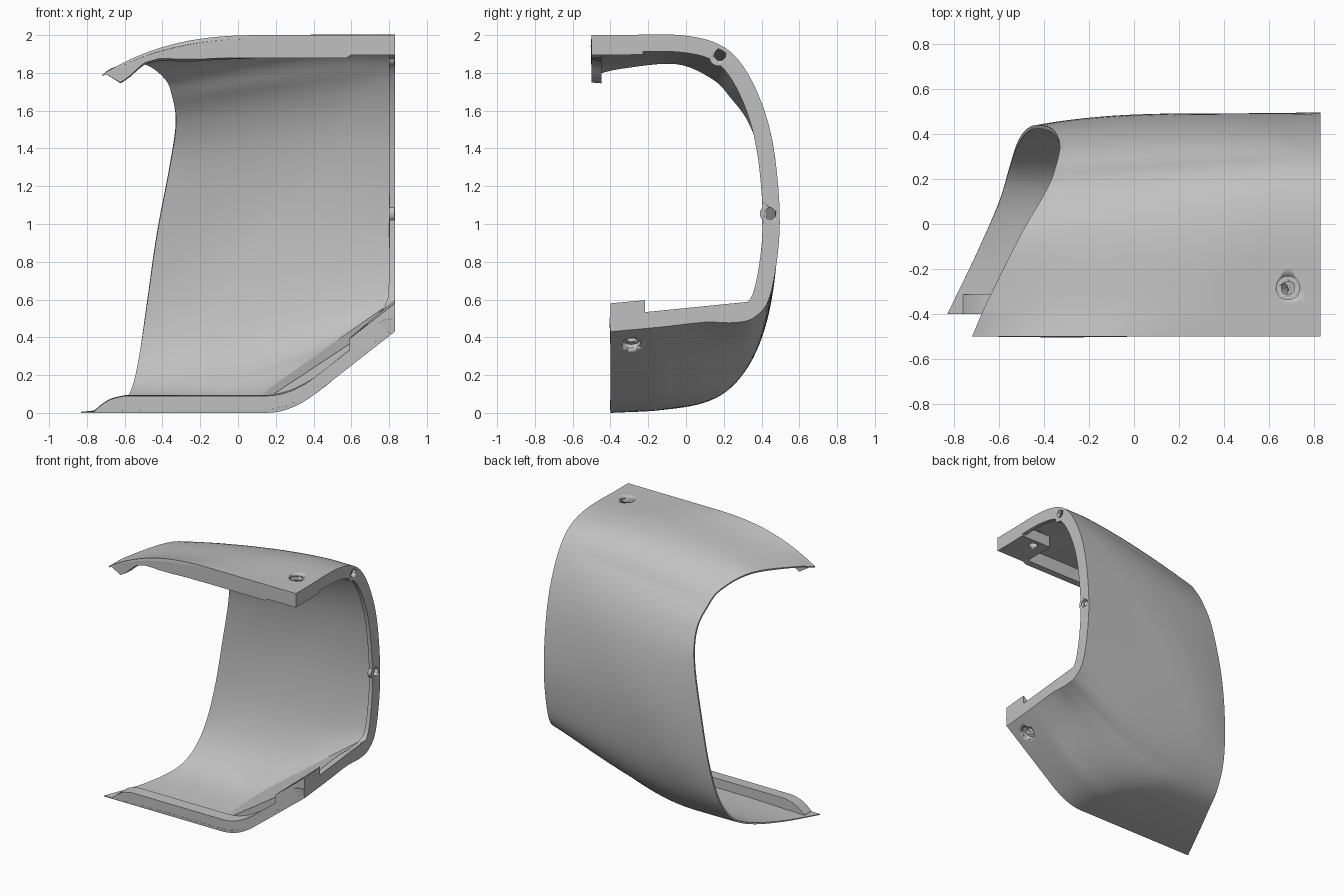
import bpy, bmesh
from mathutils import Vector

cube = bpy.data.objects.get("Cube")
if cube:
    bpy.data.objects.remove(cube, do_unlink=True)

grey = bpy.data.materials.new("plain_grey")
grey.use_nodes = True
grey.diffuse_color = (0.53, 0.53, 0.53, 1)
grey.node_tree.nodes["Principled BSDF"].inputs["Base Color"].default_value = (0.53, 0.53, 0.53, 1)

RIGHT = 0.83
# Section stations from lower front edge to upper front edge:
# open edge (x, y, z), middle section (y, z), end section (y, z)
LOWER = [
    (-.83, -.4, 0, -.4, 0, -.4, .43),
    (-.7, -.13, .015, -.13, .015, -.13, .455),
    (-.6, .1, .06, .1, .055, .1, .48),
    (-.555, .25, .145, .25, .145, .25, .478),
    (-.52, .36, .32, .37, .32, .36, .505),
    (-.48, .42, .6, .45, .58, .445, .62),
    (-.43, .44, .95, .49, .95, .495, .95),
]
UPPER = [
    (-.36, .42, 1.32, .478, 1.3),
    (-.33, .35, 1.54, .422, 1.58),
    (-.35, .25, 1.68, .313, 1.82),
    (-.39, .15, 1.78, .18, 1.948),
    (-.505, -.05, 1.86, -.03, 2),
    (-.655, -.35, 1.83, -.35, 2),
    (-.72, -.5, 1.79, -.5, 2),
]
ROWS = LOWER + [r + r[3:] for r in UPPER]
LAST = len(ROWS) - 1


def graph(points):
    """Piecewise linear function."""
    def value(x):
        for (a, p), (b, q) in zip(points, points[1:]):
            if x <= b:
                return p + (q - p) * max(0, (x - a) / (b - a))
        return points[-1][1]
    return value


# Where along x each row starts to bend, how softly, and how fast it tapers to the open edge
knee = graph([(0, .15), (1, .08), (3, -.3), (5, -.1), (7, .45), (9, .75), (11, .6), (13, .15)])
softness = graph([(0, .26), (3, .9)])
taper = graph([(0, 2.4), (6, 2.2), (9, 1.3), (11, 1.8), (13, 2.6)])


def station(u):
    """Smoothly interpolated section row."""
    i = max(0, min(int(u), LAST - 1))
    t = u - i
    b, c = ROWS[i], ROWS[i + 1]
    a, d = ROWS[max(i - 1, 0)], ROWS[min(i + 2, LAST)]
    out = []
    for p, q, r, s in zip(a, b, c, d):
        m0 = (r - p) / 2 if i > 0 else r - q
        m1 = (s - q) / 2 if i + 2 <= LAST else r - q
        out.append(q + t * m0 + t * t * (3 * (r - q) - 2 * m0 - m1)
                   + t ** 3 * (2 * (q - r) + m0 + m1))
    return out


def bend(d, soft):
    return d * d / (2 * soft) if d < soft else d - soft / 2


def surface(u, x):
    """Point on the outer skin."""
    ex, ey, ez, my, mz, ry, rz = station(u)
    x, mid, soft = max(x, ex), knee(u), softness(u)
    if x < mid:
        f, ty, tz = ((mid - x) / (mid - ex)) ** taper(u), ey, ez
    else:
        f, ty, tz = bend(x - mid, soft) / bend(RIGHT - mid, soft), ry, rz
    return Vector((x, my + (ty - my) * f, mz + (tz - mz) * f))


def inward(u, x, e=0.01):
    x = max(x, station(u)[0] + e)
    du = surface(min(u + e, LAST), x) - surface(max(u - e, 0), x)
    dx = surface(u, x + e) - surface(u, x - e)
    return dx.cross(du).normalized()


def finish(name, bm):
    bmesh.ops.recalc_face_normals(bm, faces=bm.faces)
    me = bpy.data.meshes.new(name)
    bm.to_mesh(me)
    bm.free()
    ob = bpy.data.objects.new(name, me)
    bpy.context.collection.objects.link(ob)
    me.materials.append(grey)
    bpy.ops.object.select_all(action="DESELECT")
    bpy.context.view_layer.objects.active = ob
    ob.select_set(True)
    bpy.ops.object.shade_smooth_by_angle(angle=0.6)
    return ob


def loft(name, u0, u1, begin, thick, nu, nx, lift=None, inset=0.004):
    """Solid patch following the skin, from begin to the right end; lift fixes its axis."""
    bm = bmesh.new()
    outer, inner = [], []
    for i in range(nu + 1):
        u = u0 + (u1 - u0) * i / nu
        start = max(begin, station(u)[0])
        ro, ri = [], []
        for j in range(nx + 1):
            x = start + (RIGHT - start) * j / nx
            p = surface(u, x)
            d = Vector((0, 0, lift)) if lift else inward(u, min(x, RIGHT - 0.01))
            a, b = p + d * inset, p + d * thick(p)
            if j == nx:
                a.x = b.x = RIGHT
            ro.append(bm.verts.new(a))
            ri.append(bm.verts.new(b))
        outer.append(ro)
        inner.append(ri)
    for g in (outer, inner):
        for a, b in zip(g, g[1:]):
            for j in range(nx):
                bm.faces.new((a[j], a[j + 1], b[j + 1], b[j]))
    border = [(i, 0) for i in range(nu)] + [(nu, j) for j in range(nx)]
    border += [(i, nx) for i in range(nu, 0, -1)] + [(0, j) for j in range(nx, 0, -1)]
    for (i, j), (k, l) in zip(border, border[1:] + border[:1]):
        bm.faces.new((outer[i][j], outer[k][l], inner[k][l], inner[i][j]))
    return finish(name, bm)


def cylinder(name, centre, axis, radius, depth):
    bm = bmesh.new()
    bmesh.ops.create_cone(bm, cap_ends=True, segments=32, radius1=radius,
                          radius2=radius, depth=depth)
    ob = finish(name, bm)
    ob.location = centre
    ob.rotation_euler = Vector(axis).to_track_quat("Z", "Y").to_euler()
    return ob


def cut(targets, cutter):
    cutter.hide_render = True
    cutter.hide_set(True)
    cutter.display_type = "WIRE"
    for ob in targets:
        mod = ob.modifiers.new("hole", "BOOLEAN")
        mod.operation = "DIFFERENCE"
        mod.solver = "EXACT"
        mod.object = cutter


# Thin curved wall, finer towards the open edge, and thick end rim
wall = graph([(-.8, .006), (-.3, .02)])
shell = loft("shell_wall", 0, LAST, -1, lambda p: wall(p.x), 78, 44, inset=0)
rim = loft("end_rim", 0, LAST, 0.8, lambda p: 0.09, 78, 2)

# Flat sloping floor running into the curved wall
ramp = loft("floor_ramp", 0.3, 5, 0.05,
            lambda p: max(0.01, 0.08 + 0.66 * (p.x - 0.08) + 0.1 * (p.y - 0.2) - p.z),
            40, 30, 1)

# Rails along both front edges
lower_height = graph([(-.76, .01), (-.72, .045), (-.67, .075), (-.6, .09)])
upper_height = graph([(-.7, .01), (-.62, .1), (-.57, .085), (-.5, .05), (-.42, .055),
                      (-.3, .09), (-.2, .108), (0, .12), (.58, .12), (.59, .105)])
lower_rail = loft("lower_rail", 0, 0.315, -0.76, lambda p: lower_height(p.x), 3, 60, 1)
loft("upper_rail", LAST - 0.4, LAST, -0.7, lambda p: upper_height(p.x), 3, 60, -1)

# Corner screw blocks
lower_block = loft("lower_screw_block", 0, 0.67, 0.59, lambda p: 0.15, 4, 6, 1)
upper_block = loft("upper_screw_block", LAST - 1.4, LAST, 0.58, lambda p: 0.105, 4, 4, -1)

# Countersunk screw holes through the corner blocks
for side, spot, axis, bodies in (
        ("upper", (.685, -.285, 2), (0, 0, 1), [shell, upper_block]),
        ("lower", (.735, -.29, .36), (.62, 0, -.78), [shell, lower_block, lower_rail, ramp])):
    cut(bodies, cylinder(side + "_head_cutter", spot, axis, 0.052, 0.09))
    cut(bodies, cylinder(side + "_screw_cutter", spot, axis, 0.03, 0.5))

# Screw bosses bulging inward from the end rim
for side, y, z, dy, dz in (("top", .18, 1.895, -.01, -.012), ("back", .445, 1.055, -.008, 0)):
    boss = cylinder(side + "_rim_boss", (0.814, y + dy, z + dz), (1, 0, 0), 0.046, 0.03)
    cut([rim, boss], cylinder(side + "_rim_cutter", (0.82, y, z), (1, 0, 0), 0.03, 0.08))
